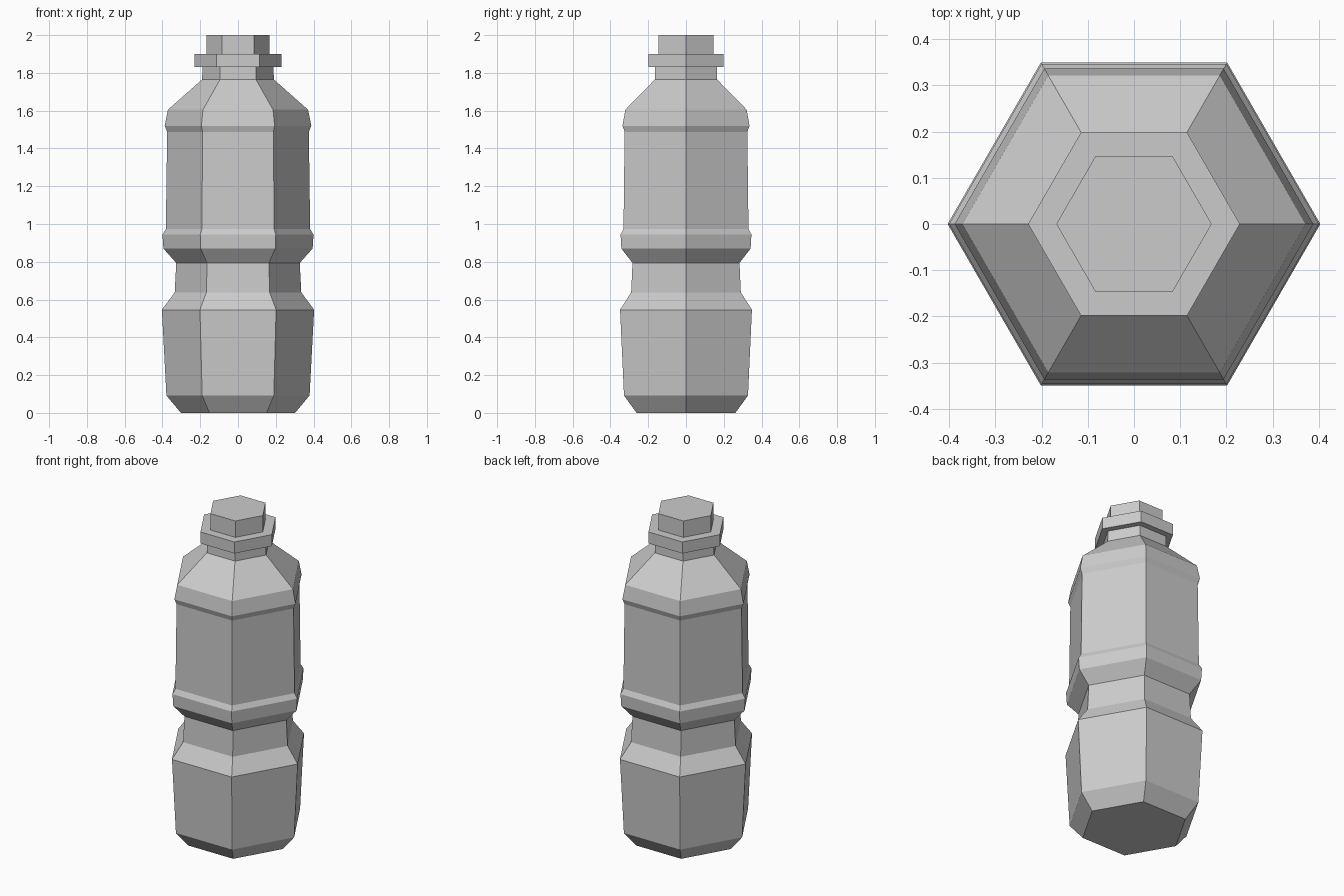
import bpy, bmesh
from math import cos, sin, pi

if "Cube" in bpy.data.objects:
    bpy.data.objects.remove(bpy.data.objects["Cube"])

SIDES = 6


def lathe(name, profile, close_bottom=False, close_top=False):
    """Spin a (radius, z) profile into a flat-faced hexagonal shell."""
    bm = bmesh.new()
    rings = [[bm.verts.new((r * cos(2 * pi * i / SIDES), r * sin(2 * pi * i / SIDES), z))
              for i in range(SIDES)] for r, z in profile]
    for low, high in zip(rings, rings[1:]):
        for i in range(SIDES):
            j = (i + 1) % SIDES
            bm.faces.new((low[i], low[j], high[j], high[i]))
    if close_bottom:
        bm.faces.new(rings[0][::-1])
    if close_top:
        bm.faces.new(rings[-1])
    mesh = bpy.data.meshes.new(name)
    bm.to_mesh(mesh)
    bm.free()
    obj = bpy.data.objects.new(name, mesh)
    bpy.context.collection.objects.link(obj)
    return obj


# Bottle: foot, lower body, grip waist, ridge, upper body, shoulder, neck
lathe("bottle_body", [
    (0.302, 0), (0.379, 0.092), (0.403, 0.546), (0.335, 0.638), (0.327, 0.794),
    (0.395, 0.87), (0.40, 0.944), (0.382, 0.973), (0.375, 1.488), (0.388, 1.52),
    (0.371, 1.605), (0.19, 1.765), (0.188, 1.83)], close_bottom=True)

# Collar: stepped ring between neck and cap
lathe("neck_collar", [(0.188, 1.83), (0.229, 1.83), (0.229, 1.9), (0.168, 1.9)])

# Cap
lathe("cap", [(0.168, 1.9), (0.168, 2.0)], close_top=True)
